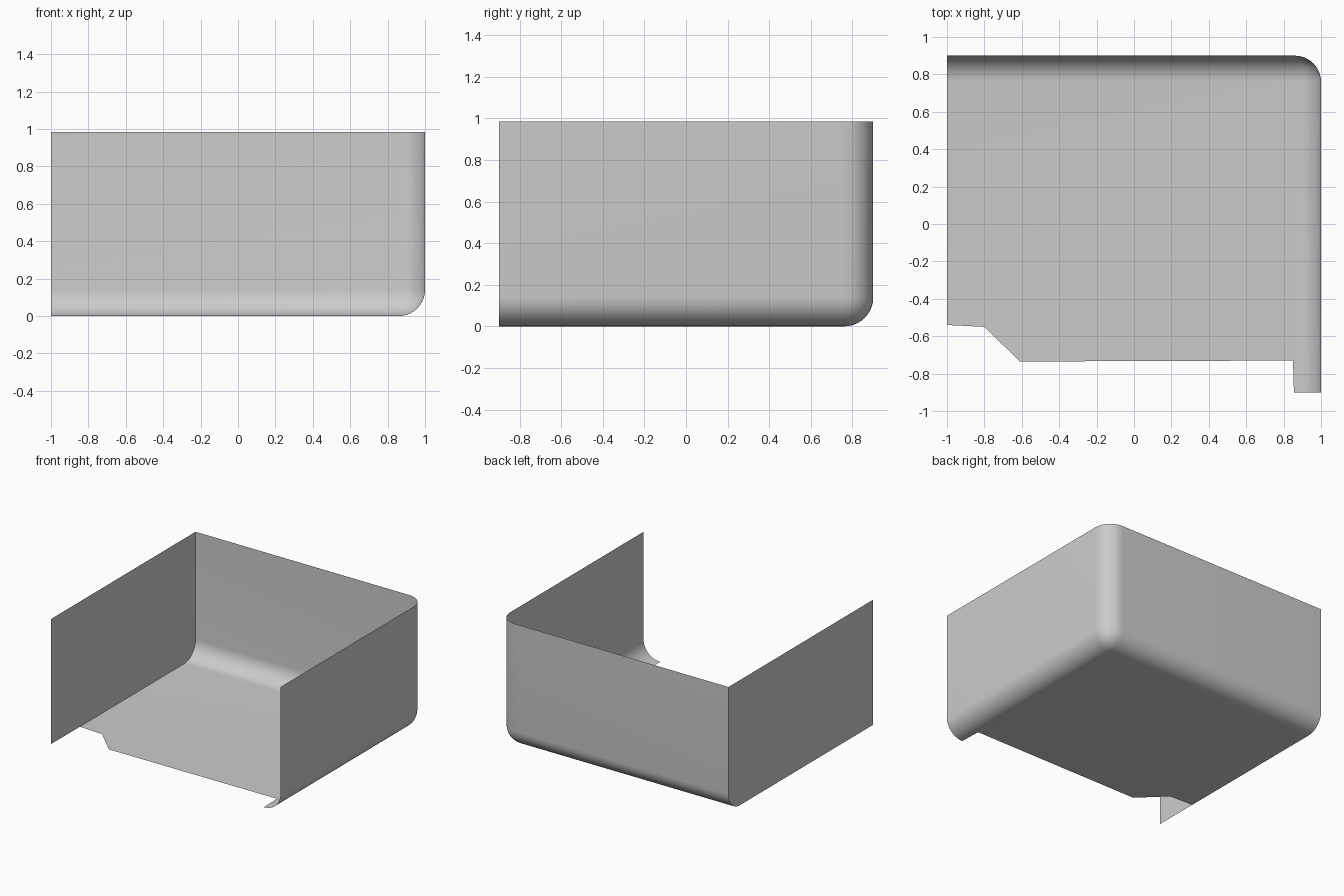
import bpy, bmesh
from mathutils import Vector

if "Cube" in bpy.data.objects:
    bpy.data.objects.remove(bpy.data.objects["Cube"])

X, Y, H, R = 1.0, 0.9, 0.985, 0.14


def reshape_corner(bm, face, corner, points):
    """Rebuild a flat face with one corner replaced by a run of outline points."""
    loop = list(face.verts)
    i = min(range(len(loop)), key=lambda k: (loop[k].co - corner).length)
    loop = loop[i:] + loop[:i]
    pts = [Vector(p) for p in points]
    if (pts[0] - loop[-1].co).length > (pts[0] - loop[1].co).length:
        pts.reverse()
    bmesh.ops.delete(bm, geom=[face], context='FACES_ONLY')
    return bm.faces.new([bm.verts.new(p) for p in pts] + loop[1:])


# Box block
bm = bmesh.new()
bmesh.ops.create_cube(bm, size=1)
for v in bm.verts:
    v.co = Vector((v.co.x * 2 * X, v.co.y * 2 * Y, (v.co.z + 0.5) * H))

# Round the three edges that meet at the back right bottom corner
tip = min(bm.verts, key=lambda v: (v.co - Vector((X, Y, 0))).length)
bmesh.ops.bevel(bm, geom=list(tip.link_edges), offset=R, offset_type='OFFSET',
                segments=10, profile=0.5, affect='EDGES', clamp_overlap=True)


def face_on(axis, value):
    return next(f for f in bm.faces
                if all(abs(v.co[axis] - value) < 1e-4 for v in f.verts))


# Open the top and the front
bmesh.ops.delete(bm, geom=[face_on(2, H), face_on(1, -Y)], context='FACES_ONLY')

# Floor front outline and left wall slot
corner = Vector((-X, -Y, 0))
floor, left = face_on(2, 0), face_on(0, -X)
new = [
    reshape_corner(bm, floor, corner, [
        (-X, -0.54, 0), (-0.8, -0.55, 0), (-0.61, -0.735, 0),
        (0.85, -0.73, 0), (0.855, -Y, 0)]),
    reshape_corner(bm, left, corner, [
        (-X, -Y, 0), (-X, -0.74, 0), (-X, -0.74, 0.48),
        (-X, -0.54, 0.48), (-X, -0.54, 0)]),
]
bmesh.ops.triangulate(bm, faces=new)
bmesh.ops.delete(bm, geom=[v for v in bm.verts if not v.link_faces], context='VERTS')
bmesh.ops.remove_doubles(bm, verts=bm.verts[:], dist=1e-4)
bmesh.ops.recalc_face_normals(bm, faces=bm.faces[:])
# Outer side faces outward
back = face_on(1, Y)
if back.normal.y < 0:
    bmesh.ops.reverse_faces(bm, faces=bm.faces[:])

mesh = bpy.data.meshes.new("open_tray_shell")
bm.to_mesh(mesh)
bm.free()
shell = bpy.data.objects.new("open_tray_shell", mesh)
bpy.context.collection.objects.link(shell)

# Smooth fillets, crisp wall edges
bpy.context.view_layer.objects.active = shell
shell.select_set(True)
bpy.ops.object.shade_smooth_by_angle()
